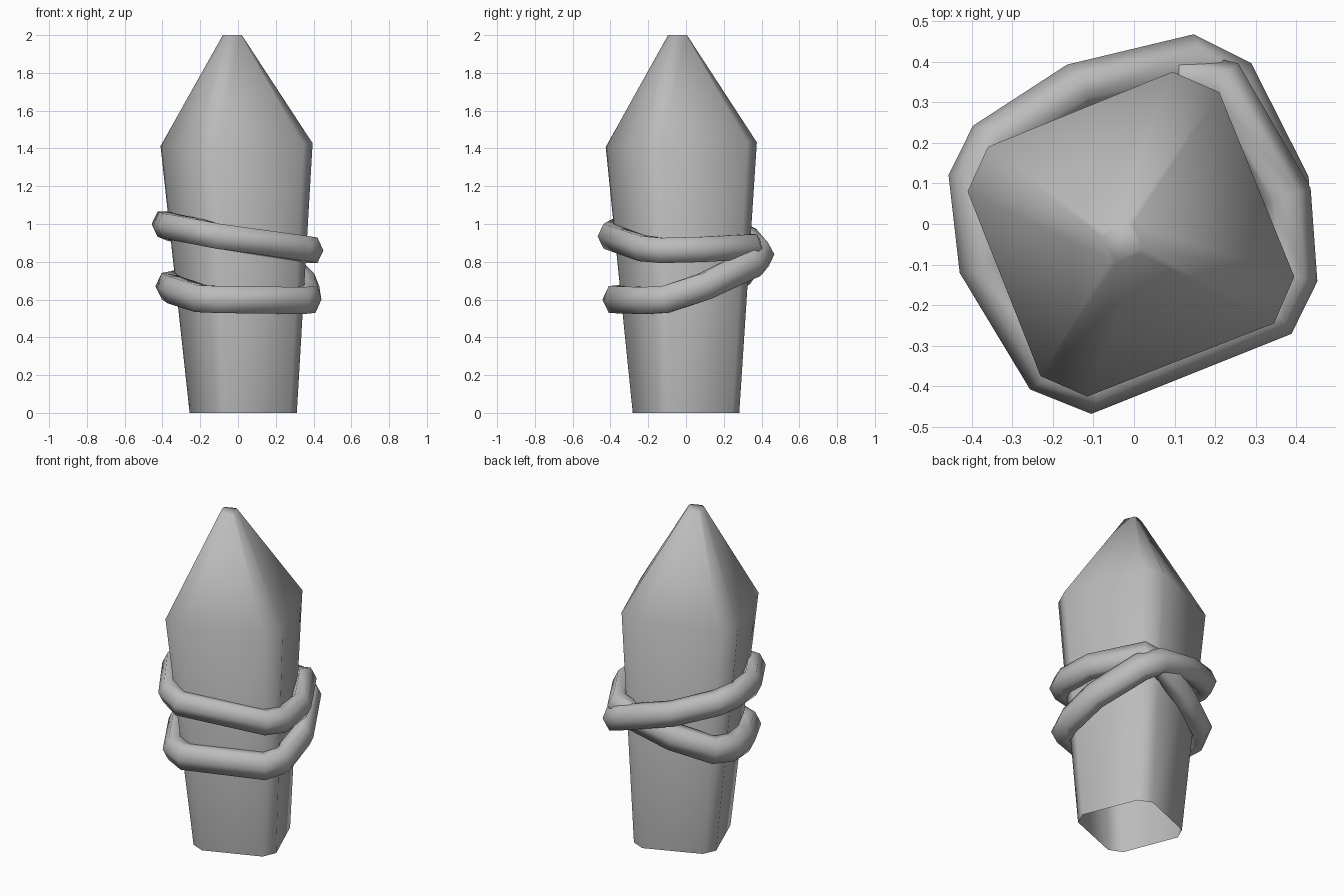
import bpy, bmesh
from math import cos, sin, tau
from mathutils import Vector

cube = bpy.data.objects.get("Cube")
if cube:
    bpy.data.objects.remove(cube)

grey = bpy.data.materials.new("stone grey")
grey.use_nodes = True
color = (0.5, 0.5, 0.5, 1)
grey.diffuse_color = color
grey.node_tree.nodes["Principled BSDF"].inputs["Base Color"].default_value = color


def loft(name, rings, closed=False, cap=False):
    """Skin a list of point rings into one smooth object."""
    bm = bmesh.new()
    loops = [[bm.verts.new(p) for p in ring] for ring in rings]
    pairs = list(zip(loops, loops[1:]))
    if closed:
        pairs.append((loops[-1], loops[0]))
    for a, b in pairs:
        n = len(a)
        for i in range(n):
            j = (i + 1) % n
            bm.faces.new((a[i], a[j], b[j], b[i]))
    if cap:
        bm.faces.new(loops[-1])
    bmesh.ops.recalc_face_normals(bm, faces=bm.faces)
    for f in bm.faces:
        f.smooth = True
    mesh = bpy.data.meshes.new(name)
    bm.to_mesh(mesh)
    bm.free()
    mesh.materials.append(grey)
    obj = bpy.data.objects.new(name, mesh)
    bpy.context.collection.objects.link(obj)
    return obj


# Post: chamfered square section, flaring up to a tilted shoulder, then a point
section = [(-.353, .215), (-.403, .105), (-.223, -.35), (-.108, -.4),
           (.352, -.22), (.402, -.105), (.217, .35), (.102, .4)]


def post_ring(scale, cx, cy, z, tilt=0):
    return [(cx + x * scale, cy + y * scale, z + tilt * (x + y)) for x, y in section]


loft("pointed_post", [post_ring(.705, .028, 0, 0),
                      post_ring(1, -.007, -.025, 1.42, .025),
                      post_ring(.125, -.03, -.045, 2)], cap=True)

# Rope: one closed strand wound twice, crossing itself at the back
upper_turn = [(.14, .405, .84), (-.14, .335, .91), (-.35, .2, .98), (-.395, .11, 1.0),
              (-.37, -.1, .99), (-.215, -.36, .96), (-.105, -.405, .935),
              (.345, -.225, .87), (.39, -.13, .86), (.375, .07, .865), (.22, .345, .88)]
lower_turn = [(.1, .365, .84), (-.12, .3, .75), (-.32, .19, .68), (-.37, .09, .67),
              (-.335, -.08, .65), (-.2, -.33, .605), (-.1, -.375, .6),
              (.33, -.22, .595), (.375, -.11, .6), (.365, .1, .67), (.24, .35, .79)]
path = [Vector(p) for p in upper_turn + lower_turn]
rope_rings = []
for i, p in enumerate(path):
    before = (p - path[i - 1]).normalized()
    after = (path[(i + 1) % len(path)] - p).normalized()
    along = (before + after).normalized()
    side = along.cross(Vector((0, 0, 1))).normalized()
    up = side.cross(along)
    radius = .07 if i < len(upper_turn) else .075
    rope_rings.append([p + side * (radius * .9 * cos(tau * k / 6)) + up * (radius * 1.1 * sin(tau * k / 6))
                       for k in range(6)])
loft("wound_rope", rope_rings, closed=True)
